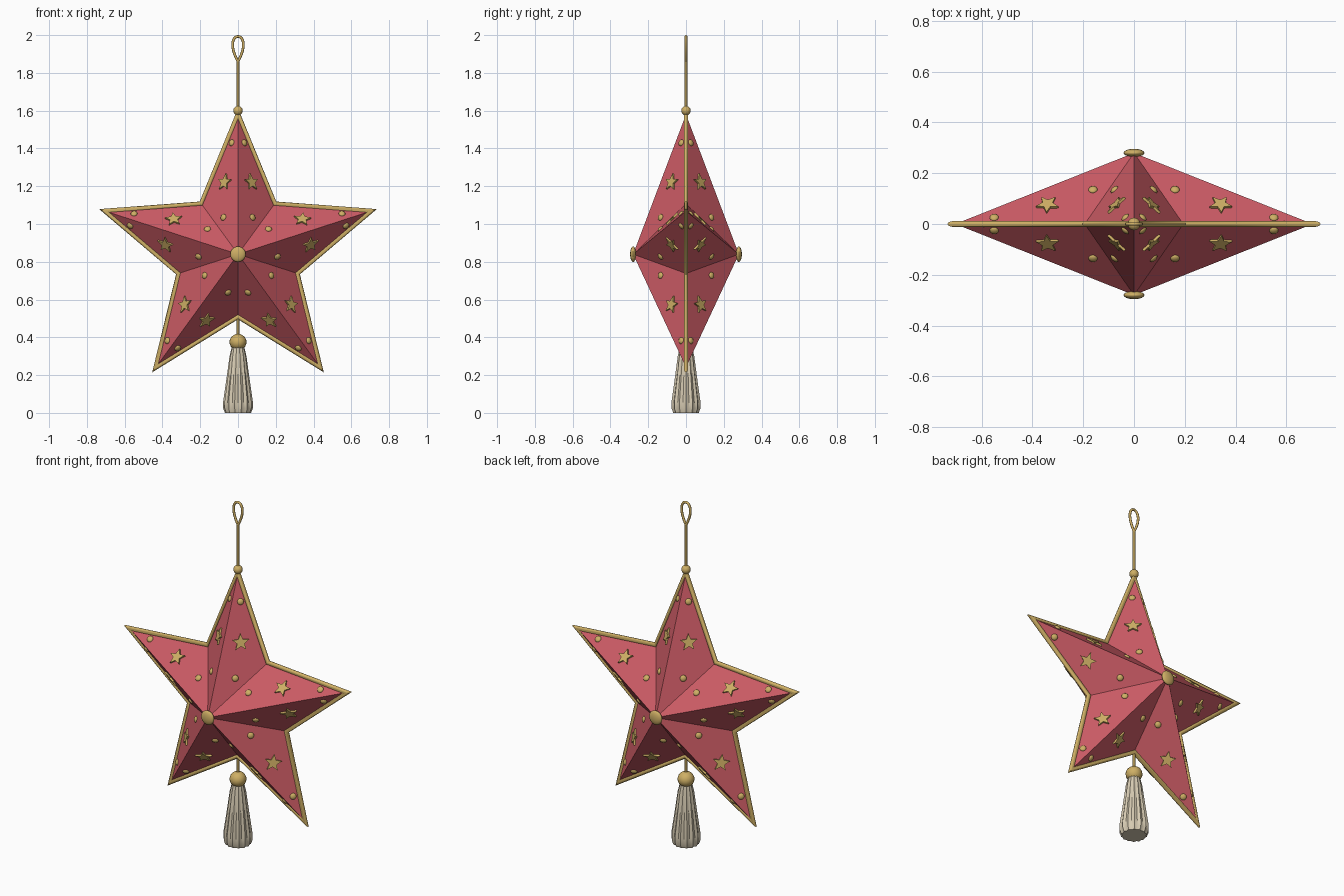
import bpy, bmesh, math
from mathutils import Vector, Matrix

if "Cube" in bpy.data.objects:
    bpy.data.objects.remove(bpy.data.objects["Cube"])

CZ, R_TIP, R_NOTCH, DEPTH = 0.84, 0.74, 0.33, 0.28


def material(name, rgb):
    m = bpy.data.materials.new(name)
    m.diffuse_color = (*rgb, 1)
    m.use_nodes = True
    m.node_tree.nodes["Principled BSDF"].inputs["Base Color"].default_value = m.diffuse_color
    return m


RED = material("red paper", (0.60, 0.105, 0.13))
GOLD = material("gold", (0.62, 0.43, 0.13))
CREAM = material("cream thread", (0.68, 0.60, 0.45))


def finish(bm, name, mat, smooth=True):
    bmesh.ops.recalc_face_normals(bm, faces=bm.faces)
    me = bpy.data.meshes.new(name)
    bm.to_mesh(me)
    bm.free()
    me.materials.append(mat)
    ob = bpy.data.objects.new(name, me)
    bpy.context.collection.objects.link(ob)
    if smooth:
        bpy.ops.object.select_all(action='DESELECT')
        ob.select_set(True)
        bpy.context.view_layer.objects.active = ob
        bpy.ops.object.shade_smooth_by_angle(angle=math.radians(40))
    return ob


def skin(bm, rings, closed=False):
    """Join rings of vertices with quads, capping open ends."""
    n = len(rings[0])
    pairs = list(zip(rings, rings[1:])) + ([(rings[-1], rings[0])] if closed else [])
    for a, b in pairs:
        for i in range(n):
            j = (i + 1) % n
            bm.faces.new((a[i], a[j], b[j], b[i]))
    if not closed:
        bm.faces.new(rings[0])
        bm.faces.new(rings[-1])


def tube(name, path, r, mat, closed=False, sides=10):
    """Mitred round tube along a path in the xz plane."""
    bm = bmesh.new()
    pts = [Vector((x, 0, z)) for x, z in path]
    rings = []
    for i, p in enumerate(pts):
        prev = pts[i - 1] if i or closed else None
        nxt = pts[(i + 1) % len(pts)] if closed or i < len(pts) - 1 else None
        d1 = (p - prev).normalized() if prev is not None else (nxt - p).normalized()
        d2 = (nxt - p).normalized() if nxt is not None else d1
        n1, n2 = Vector((-d1.z, 0, d1.x)), Vector((-d2.z, 0, d2.x))
        side = (n1 + n2) / (1 + n1.dot(n2))
        rings.append([bm.verts.new(p + r * (math.cos(a) * side + math.sin(a) * Vector((0, 1, 0))))
                      for a in (2 * math.pi * k / sides for k in range(sides))])
    skin(bm, rings, closed)
    return finish(bm, name, mat)


def ball(name, loc, scale, mat):
    bm = bmesh.new()
    bmesh.ops.create_uvsphere(bm, u_segments=20, v_segments=12, radius=1,
                              matrix=Matrix.Translation(loc) @ Matrix.Diagonal((*scale, 1)))
    return finish(bm, name, mat)


def polar(r, deg):
    return r * math.cos(math.radians(deg)), CZ + r * math.sin(math.radians(deg))


# faceted star body
outline = [polar(R_NOTCH if i % 2 else R_TIP, 90 + 36 * i) for i in range(10)]
bm = bmesh.new()
rim = [bm.verts.new((x, 0, z)) for x, z in outline]
for s in (-1, 1):
    apex = bm.verts.new((0, s * DEPTH, CZ))
    for i in range(10):
        bm.faces.new((rim[i], rim[(i + 1) % 10], apex))
finish(bm, "star_body", RED, smooth=False)

# gold edging round the outline
tube("edge_trim", outline, 0.0125, GOLD, closed=True)

# small stars and dots on all twenty facets
stars, dots = bmesh.new(), bmesh.new()
for s in (-1, 1):
    apex = Vector((0, s * DEPTH, CZ))
    for arm in range(5):
        ang = 90 + 72 * arm
        x, z = polar(R_TIP, ang)
        tip = Vector((x, 0, z))
        for half in (-1, 1):
            x, z = polar(R_NOTCH, ang + 36 * half)
            notch = Vector((x, 0, z))
            n = (tip - apex).cross(notch - apex).normalized()
            if n.y * s < 0:
                n = -n
            out = tip - Vector((0, 0, CZ))
            up = (out - n * out.dot(n)).normalized()
            right = up.cross(n)
            frame = Matrix((right, up, n)).transposed().to_4x4()

            def place(u, v):
                """Facet point at distance u along the arm and v across it."""
                c = v / (R_NOTCH * math.sin(math.radians(36)))
                b = (u - c * R_NOTCH * math.cos(math.radians(36))) / R_TIP
                return Matrix.Translation(apex * (1 - b - c) + tip * b + notch * c) @ frame

            m = place(0.38, 0.068)
            rings = []
            for h in (-0.004, 0.010):
                rings.append([stars.verts.new(m @ Vector((
                    (0.021 if k % 2 else 0.047) * math.sin(k * math.pi / 5),
                    (0.021 if k % 2 else 0.047) * math.cos(k * math.pi / 5), h)))
                    for k in range(10)])
            skin(stars, rings)
            for u, v in ((0.59, 0.034), (0.195, 0.077)):
                bmesh.ops.create_uvsphere(dots, u_segments=12, v_segments=8, radius=1,
                                          matrix=place(u, v) @ Matrix.Diagonal((0.018, 0.018, 0.010, 1)))
finish(stars, "small_stars", GOLD, smooth=False)
finish(dots, "dots", GOLD)

# centre studs, front and back
for s, name in ((-1, "front_stud"), (1, "back_stud")):
    ball(name, (0, s * 0.28, CZ), (0.041, 0.016, 0.041), GOLD)

# hanging cord with teardrop loop and top bead
ball("top_bead", (0, 0, 1.60), (0.025, 0.025, 0.025), GOLD)
tube("hanging_cord", [(0, 1.58), (0, 1.865)], 0.007, GOLD)
loop = []
for k in range(33):
    t = 2 * math.pi * k / 32
    loop.append((0.037 * math.sin(t) * math.sin(t / 2), 1.9265 - 0.0665 * math.cos(t)))
tube("cord_loop", loop, 0.007, GOLD)

# tassel: cord, bead and fluted skirt
tube("tassel_cord", [(0, 0.39), (0, 0.52)], 0.007, GOLD)
ball("tassel_bead", (0, 0, 0.375), (0.045, 0.045, 0.043), GOLD)
bm = bmesh.new()
rings = []
for z, r in ((0.36, 0.030), (0.30, 0.044), (0.18, 0.060), (0.06, 0.077), (0.025, 0.077), (0.0, 0.068)):
    rings.append([bm.verts.new((q * math.cos(a), q * math.sin(a), z))
                  for k in range(28)
                  for a, q in [(math.pi * k / 14, r * (0.91 if k % 2 else 1.02))]])
skin(bm, rings)
finish(bm, "tassel_skirt", CREAM)
